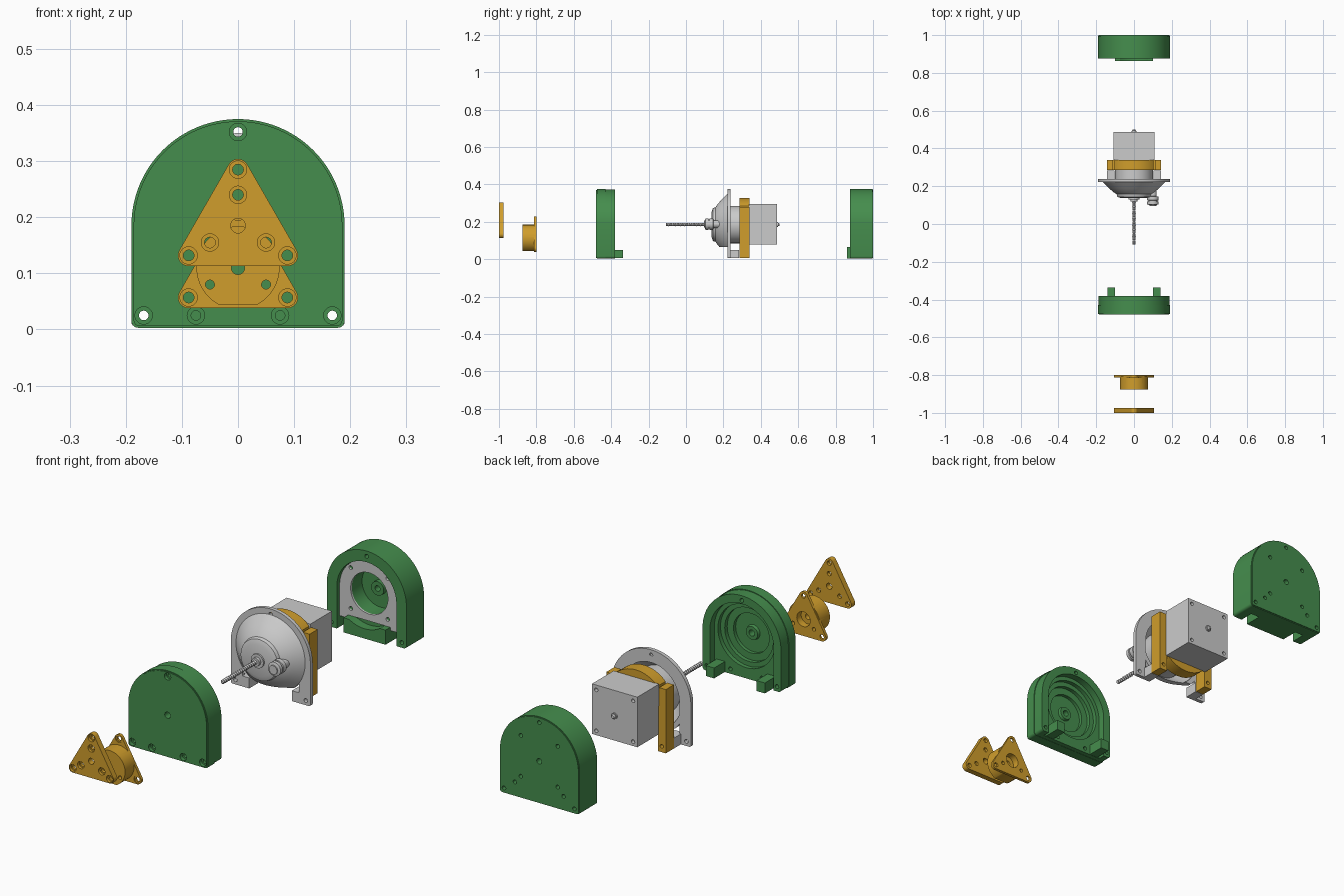
import bpy, bmesh
from math import sin, cos, pi, atan2

if "Cube" in bpy.data.objects:
    bpy.data.objects.remove(bpy.data.objects["Cube"])

ZC = 0.185  # height of the shared axis


def material(name, rgb):
    m = bpy.data.materials.new(name)
    m.diffuse_color = (*rgb, 1)
    m.use_nodes = True
    m.node_tree.nodes["Principled BSDF"].inputs["Base Color"].default_value = m.diffuse_color
    return m


GREEN = material("green", (0.06, 0.27, 0.075))
ORANGE = material("orange", (0.63, 0.34, 0.025))


def finish(name, bm, mat=None):
    bmesh.ops.recalc_face_normals(bm, faces=bm.faces)
    me = bpy.data.meshes.new(name)
    bm.to_mesh(me)
    bm.free()
    ob = bpy.data.objects.new(name, me)
    bpy.context.collection.objects.link(ob)
    if mat:
        me.materials.append(mat)
    return ob


def prism(name, pts, y0, y1, mat=None):
    """Extrude an (x, z) outline along y."""
    bm = bmesh.new()
    a = [bm.verts.new((x, y0, z)) for x, z in pts]
    b = [bm.verts.new((x, y1, z)) for x, z in pts]
    bm.faces.new(a)
    bm.faces.new(b[::-1])
    for i in range(len(a)):
        j = (i + 1) % len(a)
        bm.faces.new((a[i], a[j], b[j], b[i]))
    return finish(name, bm, mat)


def lathe(name, prof, x=0, z=ZC, n=64, mat=None):
    """Revolve (radius, y) points around an axis along y; ends are capped."""
    bm = bmesh.new()
    rings = [[bm.verts.new((x + r * cos(2 * pi * i / n), y, z + r * sin(2 * pi * i / n)))
              for i in range(n)] for r, y in prof]
    for p, q in zip(rings, rings[1:]):
        for i in range(n):
            bm.faces.new((p[i], p[(i + 1) % n], q[(i + 1) % n], q[i]))
    bm.faces.new(rings[0])
    bm.faces.new(rings[-1])
    return finish(name, bm, mat)


def cyl(x, z, r, y0, y1, name="cutter", mat=None):
    return lathe(name, [(r, y0), (r, y1)], x, z, 64 if r > 0.05 else 28, mat)


def box(x0, x1, y0, y1, z0, z1, name="cutter", mat=None):
    return prism(name, [(x0, z0), (x1, z0), (x1, z1), (x0, z1)], y0, y1, mat)


def arch(w, z0, c=0.0):
    """Half-round top with straight sides; c rounds the bottom corners."""
    top = [(w * cos(pi * i / 48), ZC + w * sin(pi * i / 48)) for i in range(49)]
    if not c:
        return top + [(-w, z0), (w, z0)]
    arc = [(c * sin(pi / 2 * i / 4), c * cos(pi / 2 * i / 4)) for i in range(5)]
    left = [(-w + c - b, z0 + c - a) for a, b in arc]
    return top + left + [(-x, z) for x, z in left[::-1]]


def tri(dz=0.0, r=0.019):
    """Rounded triangle around the three screw centres."""
    pts = []
    for (x, z), mid in zip(SCREWS, (pi / 2, pi * 7 / 6, pi * 11 / 6)):
        pts += [(x + r * cos(mid + t * pi / 27), z + dz + r * sin(mid + t * pi / 27)) for t in range(-9, 10)]
    return pts


def boolean(ob, op, others):
    for o in others:
        m = ob.modifiers.new(op, 'BOOLEAN')
        m.operation, m.object, m.solver = op, o, 'EXACT'
    bpy.context.view_layer.update()
    ev = ob.evaluated_get(bpy.context.evaluated_depsgraph_get())
    me = bpy.data.meshes.new_from_object(ev)
    ob.modifiers.clear()
    ob.data = me
    for o in others:
        bpy.data.objects.remove(o)
    return ob


def cut(ob, *others):
    return boolean(ob, 'DIFFERENCE', others)


def union(ob, *others):
    return boolean(ob, 'UNION', others)


SCREWS = [(0, 0.285), (-0.088, 0.132), (0.088, 0.132)]
CASE_HOLES = [(0, 0.352), (0.168, 0.025), (-0.168, 0.025)]
S = (-1, 1)

# front triangular plate with counterbored holes
plate = prism("front_triangle_plate", tri(), -1, -0.975, ORANGE)
holes = [cyl(0, ZC, 0.013, -1.1, -0.9)]
for x, z in SCREWS + [(0, 0.24), (-0.05, 0.155), (0.05, 0.155)]:
    holes += [cyl(x, z, 0.0095, -1.1, -0.9), cyl(x, z, 0.0155, -1.1, -0.988)]
cut(plate, *holes)

# triangular flange with scalloped round hub
hub = cyl(0, 0.11, 0.074, -0.875, -0.805, "flanged_hub", ORANGE)
cut(hub, box(-0.1, 0.1, -0.9, -0.79, 0, 0.044),
    *[cyl(s * 0.088, 0.057, 0.025, -0.9, -0.79) for s in S])
union(hub, prism("flange", tri(-0.075), -0.813, -0.8, ORANGE))
holes = [cyl(0, 0.11, 0.012, -0.9, -0.7), cyl(0, 0.11, 0.032, -0.83, -0.7)]
for x, z in SCREWS:
    holes += [cyl(x, z - 0.075, 0.0095, -0.9, -0.7), cyl(x, z - 0.075, 0.0155, -0.83, -0.809)]
holes += [cyl(s * 0.05, 0.08, 0.008, -0.9, -0.7) for s in S]
cut(hub, *holes)

# front housing: chamfered shell, stepped conical cavity, two locating feet
front = prism("front_housing", arch(0.186, 0.006, 0.01), -0.48, -0.475, GREEN)
union(front, prism("shell", arch(0.19, 0.003, 0.012), -0.476, -0.43, GREEN),
      prism("lip", arch(0.187, 0.004, 0.012), -0.431, -0.38, GREEN))
holes = [prism("pocket", arch(0.152, -0.05), -0.41, -0.3),
         cyl(0, ZC, 0.135, -0.428, -0.3), cyl(0, ZC, 0.115, -0.445, -0.3),
         cyl(0, ZC, 0.085, -0.46, -0.3), cyl(0, ZC, 0.0135, -0.6, -0.3)]
for x, z in CASE_HOLES + [(-0.075, 0.025), (0.075, 0.025)]:
    holes += [cyl(x, z, 0.0085, -0.6, -0.3), cyl(x, z, 0.0155, -0.6, -0.465)]
cut(front, *holes)
union(front, *[box(s * 0.121 - 0.02, s * 0.121 + 0.02, -0.415, -0.336, 0.005, 0.05, "foot", GREEN) for s in S])
union(front, lathe("boss", [(0.032, -0.462), (0.028, -0.448)], mat=GREEN))
cut(front, cyl(0, ZC, 0.0135, -0.6, -0.3))

# grey flange and feet
flange = prism("cone_flange", arch(0.19, 0.005, 0.008), 0.222, 0.238)
cut(flange, prism("opening", arch(0.135, -0.05), 0.1, 0.4),
    *[cyl(x, z, 0.0085, 0.1, 0.4) for x, z in CASE_HOLES])
for s in S:
    box(s * 0.122 - 0.02, s * 0.122 + 0.02, 0.222, 0.283, 0.005, 0.05, "flange_foot")

# hollow-backed cone with stepped nose
cone = lathe("cone_body", [(0.068, 0.137), (0.088, 0.144), (0.092, 0.158), (0.105, 0.166),
                           (0.13, 0.187), (0.165, 0.222), (0.165, 0.238)])
cut(cone, lathe("inner", [(0.085, 0.168), (0.145, 0.226), (0.145, 0.3)]),
    box(-0.3, 0.3, 0, 0.4, -0.1, 0.065))
lathe("nose_boss", [(0.03, 0.14), (0.03, 0.13), (0.018, 0.13), (0.018, 0.118)], n=28)
lathe("side_port", [(0.019, 0.095), (0.019, 0.101), (0.03, 0.104), (0.03, 0.119), (0.024, 0.12),
                    (0.024, 0.125), (0.03, 0.126), (0.03, 0.145), (0.02, 0.147), (0.02, 0.19)], 0.1, 0.187, 32)
cyl(0, ZC, 0.1, 0.165, 0.34, "inner_barrel")

# threaded rod
rod = [(0.006, -0.108)]
for i in range(50):
    rod += [(0.0095, -0.104 + i * 0.0122), (0.0065, -0.098 + i * 0.0122)]
lathe("threaded_rod", rod, n=14)

# motor block with corner screw holes
motor = box(-0.108, 0.108, 0.338, 0.486, 0.078, 0.294, "motor_block")
cut(motor, *[cyl(a * 0.088, ZC + b * 0.088, 0.008, 0.465, 0.6) for a in S for b in S])
cyl(0, ZC, 0.013, 0.48, 0.492, "motor_collar")

# orange clamp bracket: ring, legs, slots beside the ring
bracket = cyl(0, ZC, 0.142, 0.285, 0.34, "motor_bracket", ORANGE)
union(bracket, *[box(s * 0.123 - 0.019, s * 0.123 + 0.019, 0.285, 0.34, 0.005, 0.28, "leg", ORANGE) for s in S])
cut(bracket, cyl(0, ZC, 0.104, 0.2, 0.4),
    *[box(s * 0.106 - 0.004, s * 0.106 + 0.004, 0.2, 0.4, 0.2, 0.4) for s in S],
    *[cyl(s * 0.122, 0.03, 0.008, 0.2, 0.4) for s in S])

# rear housing: arched recess, motor cavity, saddle and foot slots
rear = prism("rear_housing", arch(0.19, 0.003, 0.012), 0.876, 0.996, GREEN)
union(rear, prism("back_chamfer", arch(0.187, 0.006, 0.01), 0.99, 1.0, GREEN))
cut(rear, prism("recess", arch(0.142, -0.05), 0.8, 0.902), cyl(0, ZC, 0.089, 0.8, 0.972),
    *[box(s * 0.121 - 0.021, s * 0.121 + 0.021, 0.8, 0.94, -0.1, 0.05) for s in S])
saddle = box(-0.1, 0.1, 0.862, 0.91, 0.003, 0.066, "saddle", GREEN)
cut(saddle, cyl(0, ZC, 0.14, 0.8, 1))
union(rear, saddle, cyl(0, ZC, 0.03, 0.95, 0.98, "boss", GREEN))
holes = [(0, ZC)] + CASE_HOLES + [(a * 0.088, ZC + b * 0.088) for a in S for b in S]
holes += [(s * 0.116, 0.065) for s in S]
cut(rear, *[cyl(x, z, 0.0085 if z != ZC else 0.012, 0.8, 1.1) for x, z in holes])

# grey liner plate in the recess
liner = prism("liner_plate", arch(0.141, 0.052), 0.894, 0.9025)
cut(liner, cyl(0, ZC, 0.089, 0.8, 1), box(-0.101, 0.101, 0.8, 1, 0, 0.066),
    *[cyl(a * 0.088, ZC + b * 0.088, 0.0085, 0.8, 1) for a in S for b in S])

# smooth shading with sharp edges kept
for o in bpy.context.collection.objects:
    o.select_set(True)
    bpy.context.view_layer.objects.active = o
bpy.ops.object.shade_smooth_by_angle(angle=pi / 6)
